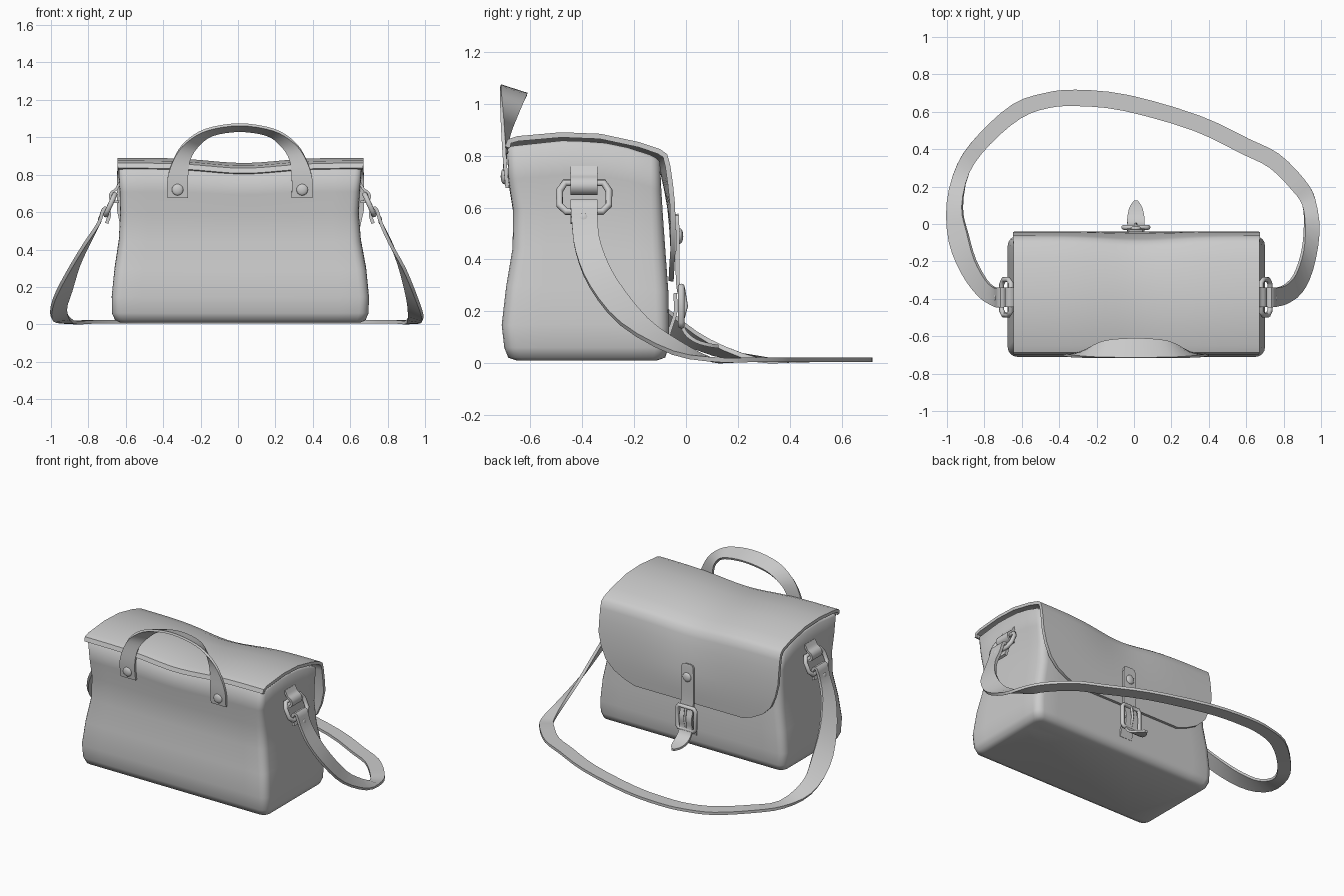
import bpy, bmesh, math
from mathutils import Vector

if "Cube" in bpy.data.objects:
    bpy.data.objects.remove(bpy.data.objects["Cube"])

CX = 0.01  # centre line of the bag


def finish(ob, angle=40):
    bpy.ops.object.select_all(action='DESELECT')
    ob.select_set(True)
    bpy.context.view_layer.objects.active = ob
    for m in list(ob.modifiers):
        bpy.ops.object.modifier_apply(modifier=m.name)
    bpy.ops.object.shade_smooth_by_angle(angle=math.radians(angle))
    return ob


def mesh_object(name, verts, faces, recalc=True):
    me = bpy.data.meshes.new(name)
    me.from_pydata(verts, [], faces)
    if recalc:
        bm = bmesh.new()
        bm.from_mesh(me)
        bmesh.ops.recalc_face_normals(bm, faces=bm.faces)
        bm.to_mesh(me)
        bm.free()
    ob = bpy.data.objects.new(name, me)
    bpy.context.collection.objects.link(ob)
    return ob


def lerp_table(table, v):
    for (a, p), (b, q) in zip(table, table[1:]):
        if v <= b:
            k = max(0, (v - a) / (b - a))
            return p + (q - p) * k
    return table[-1][1]


def smooth_path(pts, n):
    # Catmull-Rom through the points
    pts = [Vector(p) for p in pts]
    ext = [2 * pts[0] - pts[1]] + pts + [2 * pts[-1] - pts[-2]]
    out = []
    for p0, p1, p2, p3 in zip(ext, ext[1:], ext[2:], ext[3:]):
        for k in range(n):
            t = k / n
            out.append(0.5 * (2 * p1 + (p2 - p0) * t + (2 * p0 - 5 * p1 + 4 * p2 - p3) * t * t
                              + (3 * p1 - p0 - 3 * p2 + p3) * t ** 3))
    return out + [pts[-1]]


def ribbon(name, left, right, thick, n=3):
    # leather strip between two edge lines
    A, B = smooth_path(left, n), smooth_path(right, n)
    mid = [(a + b) / 2 for a, b in zip(A, B)]
    verts, faces = [], []
    for i, (a, b) in enumerate(zip(A, B)):
        t = mid[min(i + 1, len(mid) - 1)] - mid[max(i - 1, 0)]
        nrm = t.cross(b - a).normalized() * thick / 2
        verts += [a + nrm, b + nrm, b - nrm, a - nrm]
    for i in range(len(mid) - 1):
        o = 4 * i
        faces += [(o + k, o + (k + 1) % 4, o + 4 + (k + 1) % 4, o + 4 + k) for k in range(4)]
    e = len(verts) - 4
    faces += [(0, 1, 2, 3), (e + 3, e + 2, e + 1, e)]
    return finish(mesh_object(name, verts, faces))


def tube(name, pts, r, cyclic=True):
    cu = bpy.data.curves.new(name, 'CURVE')
    cu.dimensions = '3D'
    cu.bevel_depth, cu.bevel_resolution, cu.use_fill_caps = r, 2, True
    sp = cu.splines.new('POLY')
    sp.points.add(len(pts) - 1)
    for p, co in zip(sp.points, pts):
        p.co = (*co, 1)
    sp.use_cyclic_u = cyclic
    ob = bpy.data.objects.new(name, cu)
    bpy.context.collection.objects.link(ob)
    bpy.ops.object.select_all(action='DESELECT')
    ob.select_set(True)
    bpy.context.view_layer.objects.active = ob
    bpy.ops.object.convert(target='MESH')
    return finish(bpy.context.object, 50)


def rivet(name, loc, r, axis):
    bpy.ops.mesh.primitive_uv_sphere_add(segments=16, ring_count=8, radius=r, location=loc)
    ob = bpy.context.object
    ob.name = name
    ob.scale = [0.45 if k == axis else 1 for k in range(3)]
    finish(ob, 60)


def sag(x):
    return 0.027 * math.exp(-((x - 0.03) / 0.25) ** 2)


# Body: rounded rectangles lofted upward, closed by a domed top
TOP = [(-.69, .835), (-.48, .858), (-.33, .853), (-.18, .822), (-.10, .785)]


def ring(t, x0, x1, y0, y1, r):
    flat = []
    corners = [(x1 - r, y0 + r, -90), (x1 - r, y1 - r, 0), (x0 + r, y1 - r, 90), (x0 + r, y0 + r, 180)]
    for k, (cx, cy, a0) in enumerate(corners):
        arc = [(cx + r * math.cos(math.radians(a0 + 22.5 * j)),
                cy + r * math.sin(math.radians(a0 + 22.5 * j))) for j in range(5)]
        nx, ny, na = corners[(k + 1) % 4]
        nxt = (nx + r * math.cos(math.radians(na)), ny + r * math.sin(math.radians(na)))
        n = 6 if k % 2 == 0 else 12
        flat += arc + [(arc[-1][0] + (nxt[0] - arc[-1][0]) * j / n,
                        arc[-1][1] + (nxt[1] - arc[-1][1]) * j / n) for j in range(1, n)]
    f = t / .85
    return [(x, y, f * lerp_table(TOP, y) - sag(x) * f ** 4 if t > .1 else t) for x, y in flat]


levels = [(.010, -.63, .655, -.65, -.115, .04), (.022, -.657, .682, -.685, -.08, .045),
          (.06, -.674, .698, -.70, -.067, .05), (.15, -.675, .70, -.71, -.065, .05),
          (.30, -.66, .685, -.693, -.068, .05), (.45, -.637, .657, -.668, -.078, .05),
          (.60, -.63, .645, -.666, -.088, .045), (.72, -.632, .651, -.684, -.095, .04),
          (.84, -.638, .66, -.688, -.10, .035), (.85, -.625, .647, -.675, -.113, .03),
          (.85, -.53, .55, -.57, -.21, .02), (.85, -.41, .43, -.45, -.34, .01)]
rings = [ring(*l) for l in levels]
n = len(rings[0])
faces = [(i * n + j, i * n + (j + 1) % n, (i + 1) * n + (j + 1) % n, (i + 1) * n + j)
         for i in range(len(rings) - 1) for j in range(n)]
faces += [tuple(range(n)), tuple(range((len(rings) - 1) * n, len(rings) * n))]
finish(mesh_object("bag_body", sum(rings, []), faces), 60)

# Flap: profile (y, z, half width) swept across the bag
profile = [(-.697, .835, .655), (-.688, .862, .658), (-.65, .875, .658), (-.48, .89, .658),
           (-.33, .884, .658), (-.18, .852, .658), (-.10, .825, .658), (-.072, .805, .66),
           (-.06, .76, .66), (-.05, .69, .66), (-.042, .61, .66), (-.04, .52, .64),
           (-.04, .44, .605), (-.044, .38, .545), (-.046, .34, .47), (-.048, .315, .40)]
cols, verts = 24, []
for y, z, w in profile:
    for j in range(cols + 1):
        x = CX + .003 + w * (2 * j / cols - 1)
        k = min(1, max(0, (z - .45) / .35))
        front = .8 if y > -.15 else 0
        verts.append((x, y - front * k * sag(x), z - k * sag(x)))
c = cols + 1
faces = [(i * c + j, i * c + j + 1, (i + 1) * c + j + 1, (i + 1) * c + j)
         for i in range(len(profile) - 1) for j in range(cols)]
flap = mesh_object("front_flap", verts, faces, False)
sol = flap.modifiers.new("thickness", 'SOLIDIFY')
sol.thickness, sol.offset = .02, -1
finish(flap, 45)

# Carry handle: flat tabs twisting into a level grip
outer = [(-.387, -.688, .675), (-.387, -.698, .78), (-.35, -.705, .89), (-.29, -.71, .973), (-.18, -.714, 1.04)]
inner = [(-.277, -.688, .675), (-.277, -.698, .78), (-.266, -.682, .88), (-.22, -.65, .957), (-.145, -.622, 1.013)]


def mirrored(half, mid):
    pts = half + [mid] + [(-x, y, z) for x, y, z in reversed(half)]
    return [(x + CX, y, z) for x, y, z in pts]


ribbon("carry_handle", mirrored(outer, (0, -.715, 1.068)), mirrored(inner, (0, -.612, 1.035)), .014, 4)
for s in (-1, 1):
    rivet("handle_rivet", (CX + s * .333, -.70, .72), .031, 1)

# Side hardware: leather tab, ring and strap rivet on each end
for s in (-1, 1):
    tab = [(.642, .757), (.662, .722), (.686, .705), (.694, .68), (.678, .658), (.645, .655)]
    ribbon("side_tab", [(CX + s * x, -.445, z) for x, z in tab],
           [(CX + s * x, -.34, z) for x, z in tab], .014, 3)
    hexa = [(-.075, .695), (.075, .695), (.095, .665), (.095, .61), (.07, .585),
            (-.07, .585), (-.095, .61), (-.095, .665)]
    tube("side_ring", [(CX + s * (.668 + (.695 - z) * .45), -.392 + y, z) for y, z in hexa], .014)
    rivet("strap_rivet", (CX + s * .75, -.395, .556), .022, 0)

# Shoulder strap: looped through both rings and lying on the ground
loop = [(.712, .54), (.698, .585), (.708, .615), (.73, .615)]
far = [(.97, .13, .90, .10), (.91, .24, .845, .18), (.775, .375, .725, .30), (.615, .455, .575, .375),
       (.35, .58, .315, .50), (-.03, .69, -.055, .605), (-.31, .718, -.30, .63), (-.48, .70, -.455, .62),
       (-.65, .64, -.605, .565), (-.83, .48, -.77, .425), (-.945, .32, -.88, .275)]
right_out = [(.765, -.44, .54), (.815, -.425, .43), (.89, -.37, .295), (.95, -.25, .15), (.988, -.05, .04)]
right_in = [(.765, -.34, .54), (.81, -.325, .45), (.86, -.27, .325), (.90, -.15, .17), (.912, -.02, .075)]
left_out = [(-.998, .11, .035), (-.985, -.10, .13), (-.915, -.27, .27), (-.825, -.39, .42), (-.745, -.44, .54)]
left_in = [(-.918, .09, .085), (-.89, -.05, .185), (-.85, -.19, .32), (-.79, -.30, .45), (-.745, -.34, .54)]


def strap_edge(y, start, end, k):
    right = [(CX + a, y, z) for a, z in loop]
    left = [(CX - a, y, z) for a, z in reversed(loop)]
    return right + start + [(p[k], p[k + 1], .013) for p in far] + end + left


ribbon("shoulder_strap", strap_edge(-.445, right_out, left_out, 0),
       strap_edge(-.34, right_in, left_in, 2), .018, 3)

# Closing strap with a curled pointed tail
path = [(-.036, .575, .02), (-.034, .56, .042), (-.032, .48, .046), (-.033, .36, .046), (-.028, .28, .046),
        (-.012, .22, .046), (-.018, .16, .046), (.0, .115, .046), (.04, .085, .045),
        (.09, .07, .033), (.125, .065, .01)]
ribbon("closing_strap", [(CX - w, y, z) for y, z, w in path],
       [(CX + w, y, z) for y, z, w in path], .014, 3)
rivet("closing_rivet", (CX, -.024, .49), .03, 1)

# Under strap from the body to the buckle
under = [(-.07, .10), (-.058, .14), (-.04, .20), (-.042, .27)]
ribbon("under_strap", [(CX - .045, y, z) for y, z in under], [(CX + .045, y, z) for y, z in under], .014)

# Buckle frame and prong
frame = [(-.055, .145), (.055, .145), (.066, .16), (.066, .28), (.055, .295),
         (-.055, .295), (-.066, .28), (-.066, .16)]
tube("buckle_frame", [(CX + x, -.018, z) for x, z in frame], .013)
tube("buckle_prong", [(CX, -.02, .15), (CX, .0, .22), (CX, -.012, .29)], .008, False)
